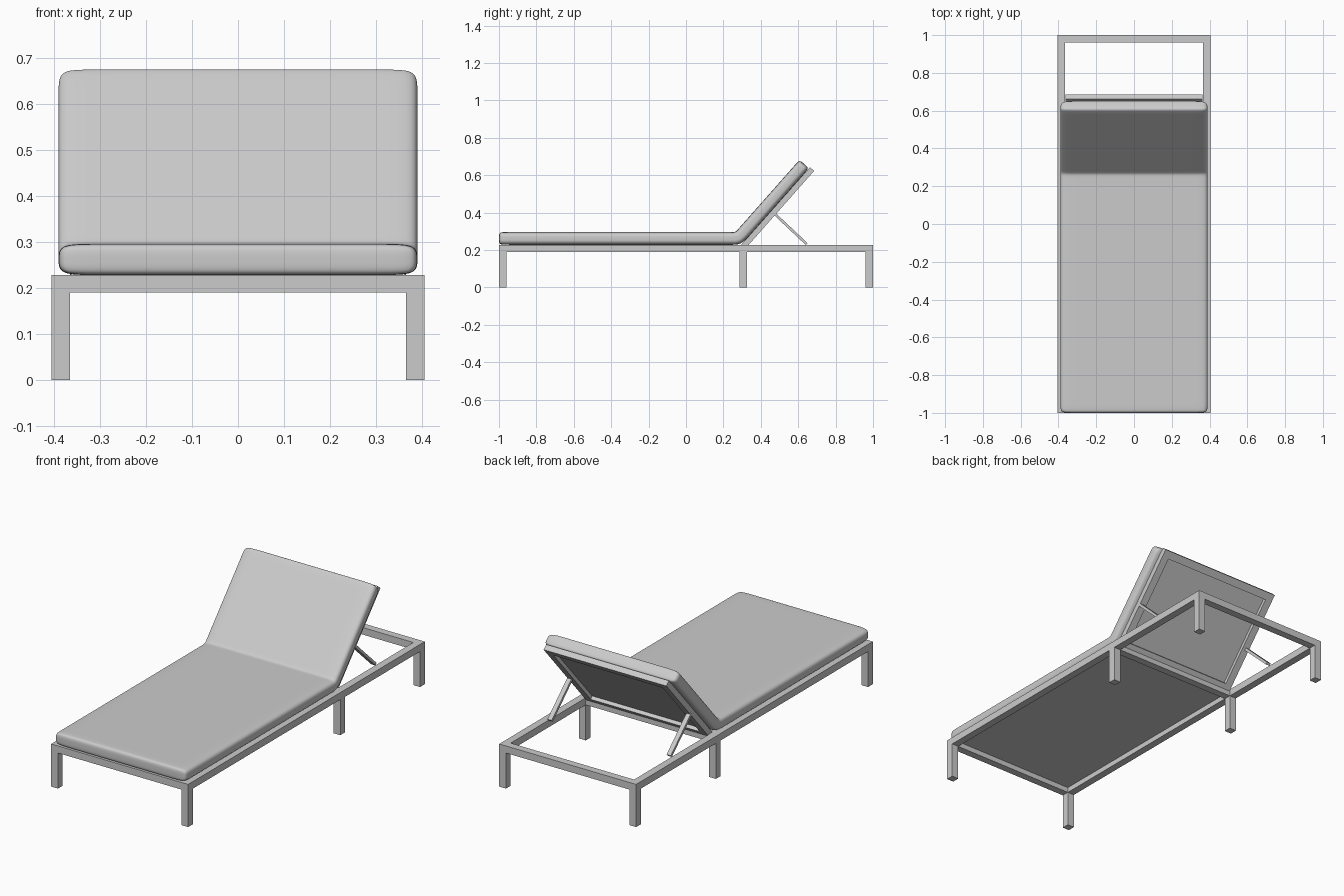
import bpy, bmesh
from math import radians, sin, cos, tan, atan2, hypot
from mathutils import Matrix, Vector

if "Cube" in bpy.data.objects:
    bpy.data.objects.remove(bpy.data.objects["Cube"])

A = radians(48.5)            # backrest angle
TOP, RAIL_Z, T = 0.296, 0.228, 0.068
BEND = 0.265                 # y of the crease on top of the cushion
HINGE = Vector((0, BEND + T * tan(A / 2), RAIL_Z))


def box(name, x, y, z, matrix=None):
    """Box from (min, max) ranges, optionally transformed."""
    bm = bmesh.new()
    bmesh.ops.create_cube(bm, size=1)
    for v in bm.verts:
        v.co = [(a + b) / 2 + c * (b - a) for (a, b), c in zip((x, y, z), v.co)]
    if matrix:
        bm.transform(matrix)
    return finish(name, bm)


def finish(name, bm):
    bmesh.ops.recalc_face_normals(bm, faces=bm.faces)
    me = bpy.data.meshes.new(name)
    bm.to_mesh(me)
    bm.free()
    ob = bpy.data.objects.new(name, me)
    bpy.context.collection.objects.link(ob)
    return ob


def sides(name, x0, x1, y, z, matrix=None):
    for label, x in (("right", (x0, x1)), ("left", (-x1, -x0))):
        box(f"{label}_{name}", x, y, z, matrix)


# Base frame: long rails, cross bars and six legs
W, B = 0.405, 0.04
sides("rail", W - B, W, (-1, 1), (0.19, RAIL_Z))
for label, y in (("front", -1), ("middle", 0.286), ("rear", 1 - B)):
    box(label + "_cross_bar", (B - W, W - B), (y, y + B), (0.19, RAIL_Z))
    sides(label + "_leg", W - B, W, (y, y + B), (0, 0.19))

# Seat panel under the cushion
box("seat_panel", (B - W, W - B), (-0.96, 0.29), (0.218, 0.227))

# Tilted back frame, in hinge space: y runs up the backrest, z is its normal
tilt = Matrix.Translation(HINGE) @ Matrix.Rotation(A, 4, 'X')
L = (0.68 - TOP) / sin(A) - T * tan(A / 2) + 0.03 + 0.01
L = (0.656 - HINGE.y) / cos(A) + 0.01
IN = 0.363
sides("back_frame_bar", IN - B, IN, (0, L), (-0.03, 0), tilt)
box("back_frame_top", (B - IN, IN - B), (L - B, L), (-0.03, 0), tilt)
box("back_frame_bottom", (B - IN, IN - B), (0, B), (-0.03, 0), tilt)
box("back_panel", (B - IN, IN - B), (B, L - B), (-0.011, -0.002), tilt)

# Struts propping up the backrest
p, q = Vector((0, 0.472, 0.395)), Vector((0, 0.645, 0.232))
d = q - p
strut = Matrix.Translation(p) @ Matrix.Rotation(atan2(d.z, d.y), 4, 'X')
sides("strut", 0.34, 0.365, (0, d.length), (-0.007, 0.007), strut)

# One-piece bent cushion: subdivided cage swept along the seat and backrest
back_len = (0.68 - TOP) / sin(A) + 0.003
xs = (-0.39, -0.31, 0, 0.31, 0.39)
hs = (0, 0.5, 1)
seat_s = (-1, -0.97, -0.6, -0.15, 0.17, 0.245)
back_s = (0.02, 0.1, 0.3, back_len - 0.03, back_len)


def station(s, h, kind):
    drop = T * (1 - h)
    if kind == "seat":
        return s, TOP - drop
    if kind == "bend":
        return BEND + drop * tan(A / 2), TOP - drop
    s += drop * tan(A / 2) * max(0, 1 - s / 0.1) * 0.9
    s = max(s, drop * tan(A / 2) * -1)
    return BEND + s * cos(A) + drop * sin(A), TOP + s * sin(A) - drop * cos(A)


path = [(s, "seat") for s in seat_s] + [(0, "bend")] + [(s, "back") for s in back_s]
bm = bmesh.new()
n = (len(xs), len(path), len(hs))
grid = {}
for i, x in enumerate(xs):
    for j, (s, kind) in enumerate(path):
        for k, h in enumerate(hs):
            if i in (0, n[0] - 1) or j in (0, n[1] - 1) or k in (0, n[2] - 1):
                grid[i, j, k] = bm.verts.new((x, *station(s, h, kind)))
for axis in range(3):
    u, v = [a for a in range(3) if a != axis]
    for end in (0, n[axis] - 1):
        for a in range(n[u] - 1):
            for b in range(n[v] - 1):
                quad = []
                for da, db in ((0, 0), (1, 0), (1, 1), (0, 1)):
                    key = [0, 0, 0]
                    key[axis], key[u], key[v] = end, a + da, b + db
                    quad.append(grid[tuple(key)])
                bm.faces.new(quad)
for f in bm.faces:
    f.smooth = True
cushion = finish("cushion", bm)
sub = cushion.modifiers.new("rounding", 'SUBSURF')
sub.levels = sub.render_levels = 3
